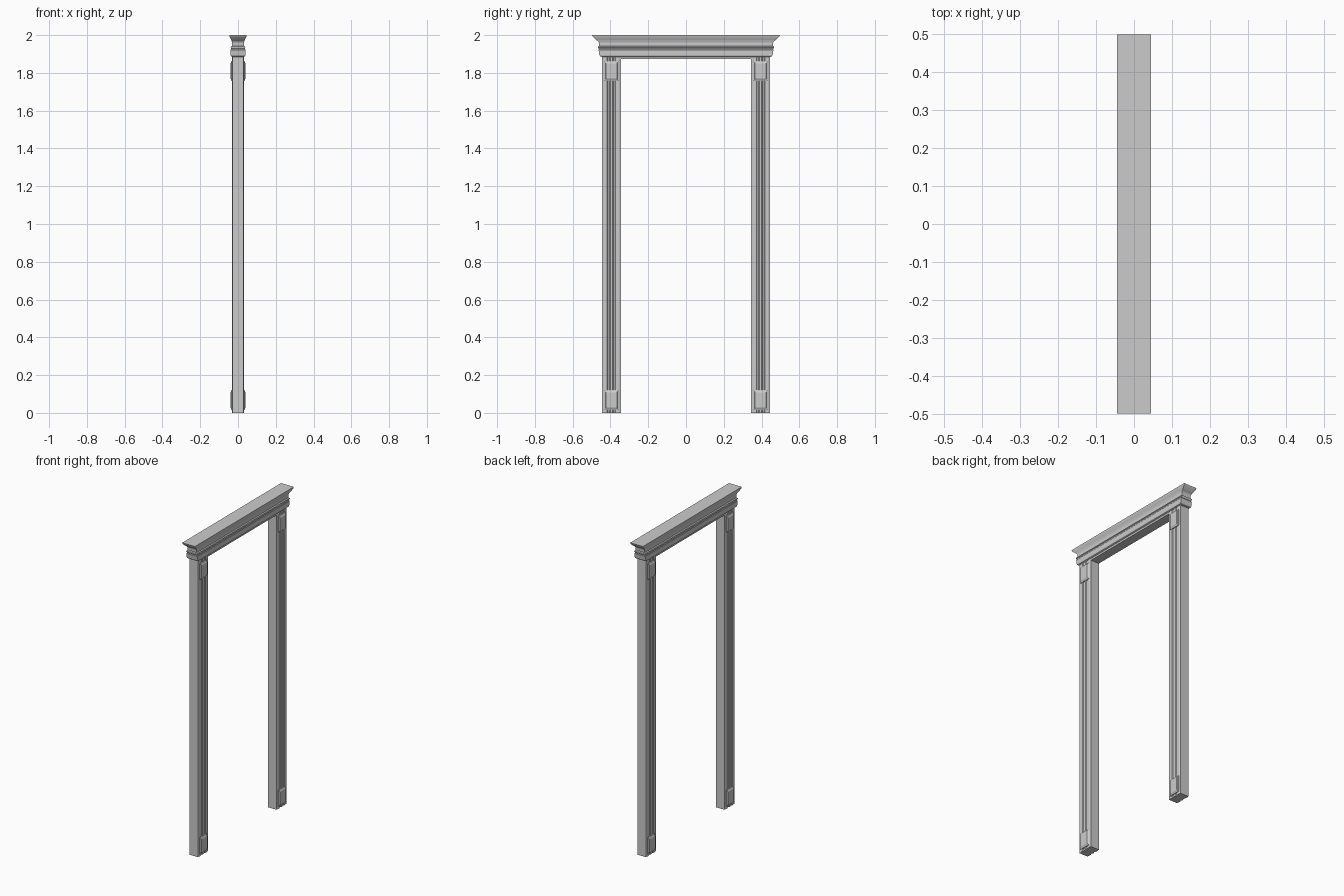
import bpy
import bmesh

if "Cube" in bpy.data.objects:
    bpy.data.objects.remove(bpy.data.objects["Cube"])


def loft(name, rings):
    """Skin a list of equal-length point loops and cap both ends."""
    bm = bmesh.new()
    loops = [[bm.verts.new(p) for p in r] for r in rings]
    n = len(loops[0])
    for a, b in zip(loops, loops[1:]):
        for i in range(n):
            j = (i + 1) % n
            bm.faces.new((a[i], a[j], b[j], b[i]))
    bm.faces.new(loops[0])
    bm.faces.new(loops[-1])
    bmesh.ops.recalc_face_normals(bm, faces=bm.faces)
    me = bpy.data.meshes.new(name)
    bm.to_mesh(me)
    bm.free()
    ob = bpy.data.objects.new(name, me)
    bpy.context.collection.objects.link(ob)
    return ob


def rect_z(hx, hy, z):
    return [(-hx, -hy, z), (hx, -hy, z), (hx, hy, z), (-hx, hy, z)]


def rect_x(x, yc, zc, hy, hz):
    return [(x, yc - hy, zc - hz), (x, yc + hy, zc - hz),
            (x, yc + hy, zc + hz), (x, yc - hy, zc + hz)]


def box(name, hx, y0, y1, z0, z1):
    return loft(name, [[(-hx, y0, z), (hx, y0, z), (hx, y1, z), (-hx, y1, z)]
                       for z in (z0, z1)])


# Half of the post section: offset across the face, depth of the fluted face
flutes = [(-.05, .029), (-.043, .029), (-.040, .031), (-.023, .031),
          (-.018, .027), (-.010, .027), (-.006, .031), (.006, .031),
          (.010, .027), (.018, .027), (.023, .031), (.040, .031),
          (.043, .029), (.05, .029)]

for s, side in ((-1, "left"), (1, "right")):
    yc = s * 0.395
    # Fluted post
    section = [(d, yc + o) for o, d in flutes] + [(-d, yc + o) for o, d in reversed(flutes)]
    loft(side + "_post", [[(x, y, z) for x, y in section] for z in (0, 1.89)])
    # Square blocks with chamfered raised panels on both faces
    for zc, level in ((0.068, "lower"), (1.81, "upper")):
        for f, face in ((-1, "back"), (1, "front")):
            steps = [(.026, .037, .052), (.034, .037, .052), (.036, .034, .049),
                     (.036, .032, .047), (.040, .029, .040)]
            loft(f"{side}_{level}_{face}_block",
                 [rect_x(f * x, yc, zc, hy, hz) for x, hy, hz in steps])

# Moulded head with cornice: half depth, half width, height
profile = [(.031, .445, 1.885), (.037, .455, 1.888), (.039, .459, 1.895),
           (.039, .463, 1.922), (.036, .461, 1.926), (.036, .465, 1.931),
           (.039, .466, 1.934), (.038, .466, 1.939), (.032, .460, 1.943),
           (.032, .462, 1.962), (.034, .466, 1.968), (.036, .475, 1.974),
           (.040, .484, 1.982), (.044, .494, 1.992), (.045, .497, 2.0)]
loft("head_cornice", [rect_z(*p) for p in profile])

# Lining strip under the head
box("head_lining", .029, -.346, .346, 1.873, 1.888)
